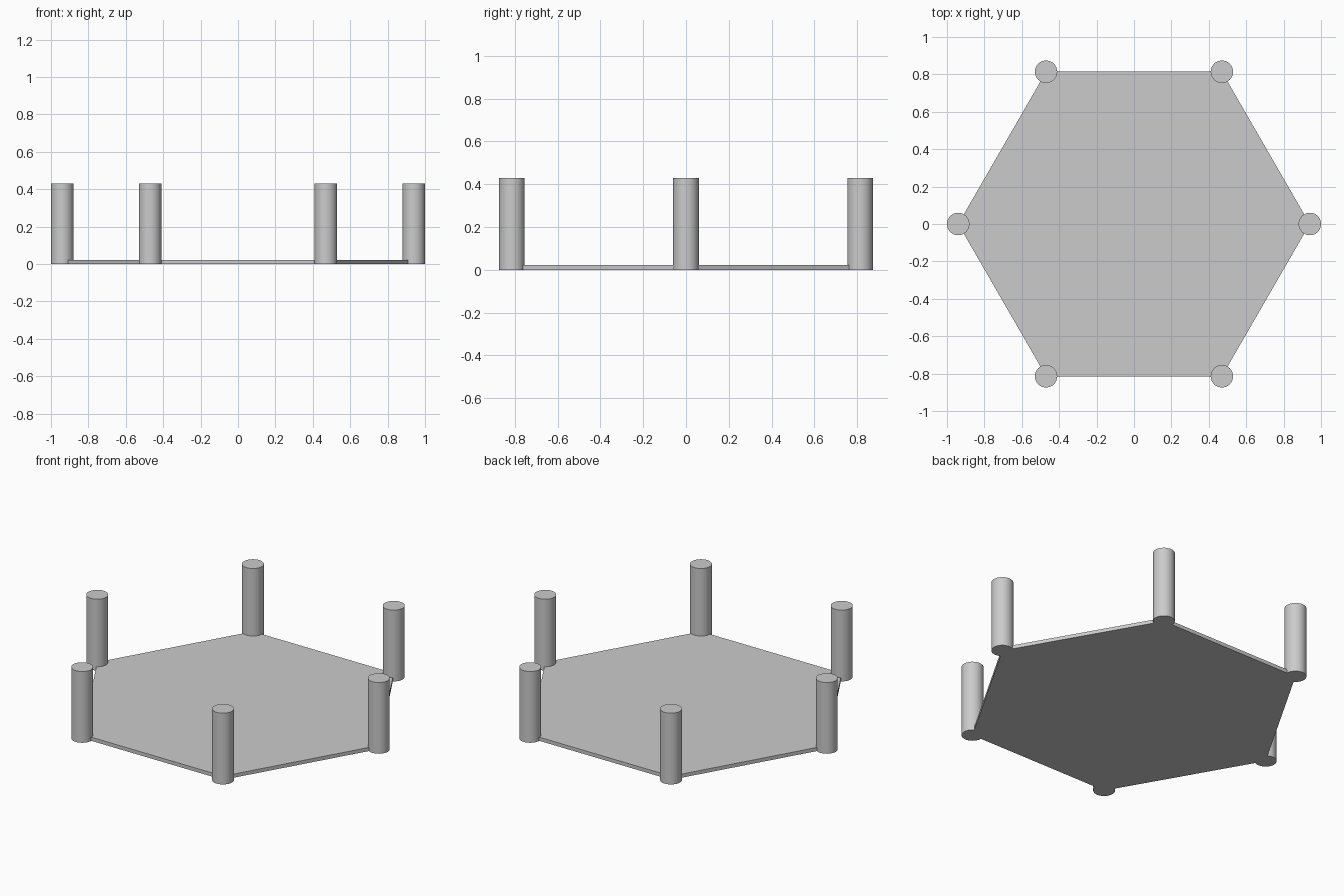
import bpy
from math import cos, sin, pi, radians

if "Cube" in bpy.data.objects:
    bpy.data.objects.remove(bpy.data.objects["Cube"])

R = 0.94        # corner distance from the centre
POST_R = 0.06
POST_H = 0.43
PLATE_H = 0.022


def cylinder(name, sides, radius, height, x=0, y=0, turn=0):
    bpy.ops.mesh.primitive_cylinder_add(vertices=sides, radius=radius, depth=height,
                                        location=(x, y, height / 2), rotation=(0, 0, turn))
    obj = bpy.context.object
    obj.name = name
    return obj


# Thin hexagonal floor with corners on the x axis
cylinder("hexagonal_floor", 6, R, PLATE_H, turn=radians(30))

# One round post at each corner
for i in range(6):
    a = i * pi / 3
    cylinder(f"corner_post_{i + 1}", 48, POST_R, POST_H, R * cos(a), R * sin(a))
    bpy.ops.object.shade_smooth_by_angle(angle=radians(30))
